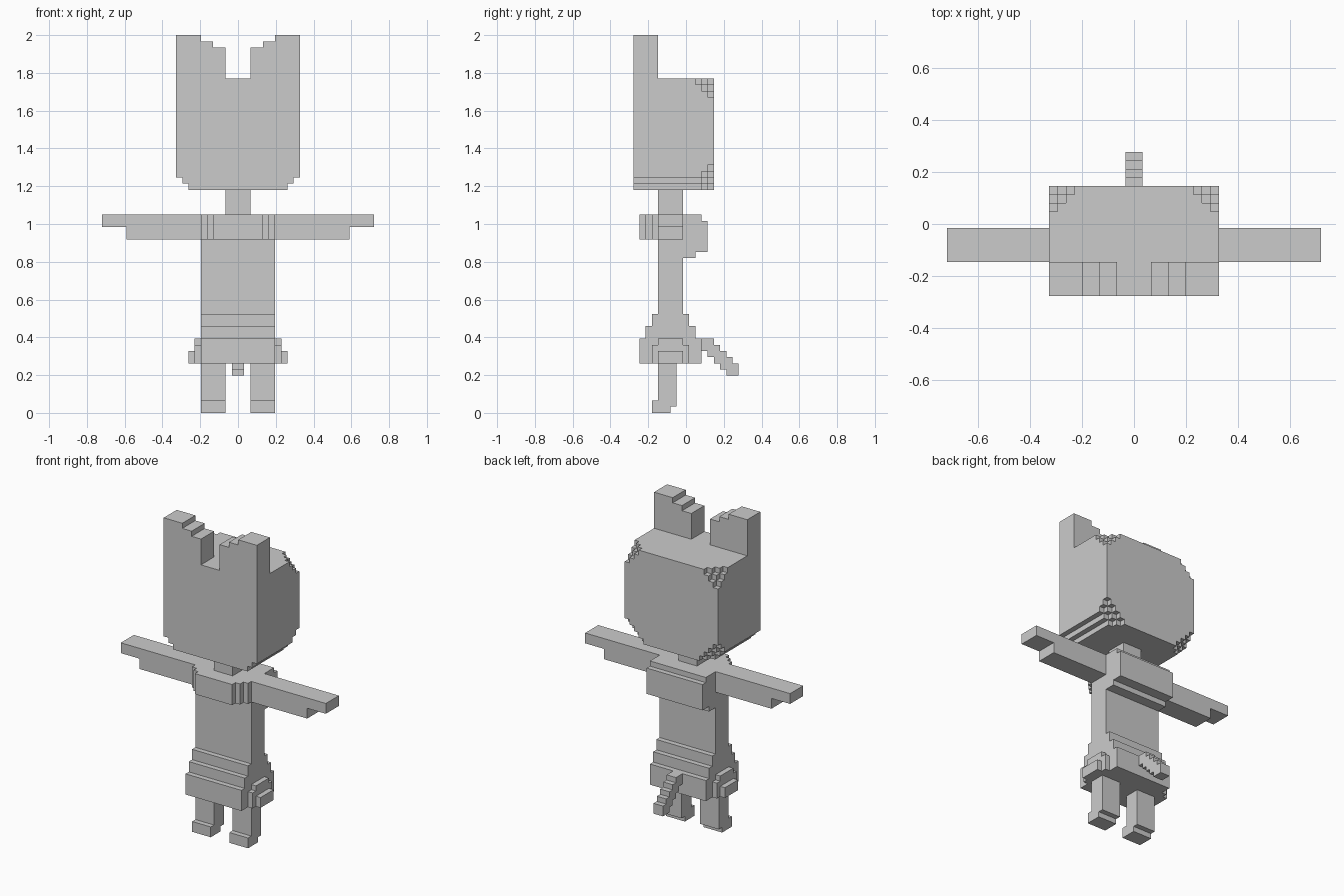
import bpy
import bmesh
from itertools import product

if "Cube" in bpy.data.objects:
    bpy.data.objects.remove(bpy.data.objects["Cube"])

S = 2 / 61                      # edge length of one block
OFFSET_Y = -8.5                 # block rows run 0..17 from front to back

grey = bpy.data.materials.new("plain grey")
grey.diffuse_color = (0.6, 0.6, 0.6, 1)
grey.use_nodes = True
grey.node_tree.nodes["Principled BSDF"].inputs["Base Color"].default_value = grey.diffuse_color


def box(x0, x1, y0, y1, z0, z1):
    return set(product(range(x0, x1), range(y0, y1), range(z0, z1)))


def wide(half, y0, y1, z0, z1):
    """Box centred across x."""
    return box(-half, half, y0, y1, z0, z1)


def mirrored(cells):
    return {(-1 - x, y, z) for x, y, z in cells}


parts = {}

# Head: stepped lower sides and stepped back corners
def in_head(c):
    x, y, z = c
    i = 9 - x if x >= 0 else x + 10
    j, low, high = 12 - y, z - 36, 53 - z
    return i + low >= 2 and i + j + low > 3 and i + j + high > 2

parts["head"] = set(filter(in_head, wide(10, 0, 13, 36, 54)))

# Ears: stepping down towards the middle
ear = box(6, 10, 0, 4, 54, 61) | box(4, 6, 0, 4, 54, 60) | box(2, 4, 0, 4, 54, 59)
parts["right_ear"] = ear
parts["left_ear"] = mirrored(ear)

# Neck and torso
parts["neck"] = wide(2, 4, 8, 32, 36)
parts["torso"] = wide(6, 4, 8, 8, 32)

# Collar narrowing towards the front
parts["collar"] = wide(6, 3, 4, 28, 32) | wide(5, 2, 3, 28, 32) | wide(4, 1, 2, 28, 32)

# Shoulder roll on the back
parts["back_roll"] = wide(6, 8, 11, 26, 32) | wide(6, 11, 12, 26, 31) | wide(6, 8, 10, 25, 26)

# Arms with a shorter lower layer
arm = box(6, 22, 4, 8, 30, 32) | box(6, 18, 4, 8, 28, 30)
parts["right_arm"] = arm
parts["left_arm"] = mirrored(arm)

# Skirt widening downwards in tiers
parts["skirt"] = (wide(6, 3, 9, 14, 16) | wide(6, 2, 10, 12, 14)
                  | wide(6, 1, 11, 8, 12)) - parts["torso"]

# Hip pads on the skirt sides
pad = box(6, 7, 4, 8, 8, 12) | box(6, 7, 3, 9, 8, 11) | box(7, 8, 4, 8, 8, 10)
parts["right_hip_pad"] = pad
parts["left_hip_pad"] = mirrored(pad)

# Legs with feet
leg = box(2, 6, 4, 7, 2, 8) | box(2, 6, 3, 7, 1, 2) | box(2, 6, 3, 6, 0, 1)
parts["right_leg"] = leg
parts["left_leg"] = mirrored(leg)

# Tail: diagonal stair of blocks
parts["tail"] = set().union(*(wide(1, 11 + k, 13 + k, 10 - k, 12 - k) for k in range(5)))

solid = set().union(*parts.values())


def build(name, cells):
    """Skin the outer faces of a block part, skipping contacts with other parts."""
    bm = bmesh.new()
    verts = {}

    def vert(p):
        if p not in verts:
            verts[p] = bm.verts.new((p[0] * S, (p[1] + OFFSET_Y) * S, p[2] * S))
        return verts[p]

    for cell in sorted(cells):
        for axis, side in product(range(3), (0, 1)):
            near = list(cell)
            near[axis] += 2 * side - 1
            if tuple(near) in solid:
                continue
            u, v = (axis + 1) % 3, (axis + 2) % 3
            ring = []
            for du, dv in ((0, 0), (1, 0), (1, 1), (0, 1)):
                p = list(cell)
                p[axis] += side
                p[u] += du
                p[v] += dv
                ring.append(vert(tuple(p)))
            bm.faces.new(ring if side else ring[::-1])
    # Merge flat areas into large faces
    bmesh.ops.dissolve_limit(bm, angle_limit=0.01, verts=bm.verts[:], edges=bm.edges[:])
    mesh = bpy.data.meshes.new(name)
    bm.to_mesh(mesh)
    bm.free()
    mesh.materials.append(grey)
    bpy.context.collection.objects.link(bpy.data.objects.new(name, mesh))


for part_name, part_cells in parts.items():
    build(part_name, part_cells)
